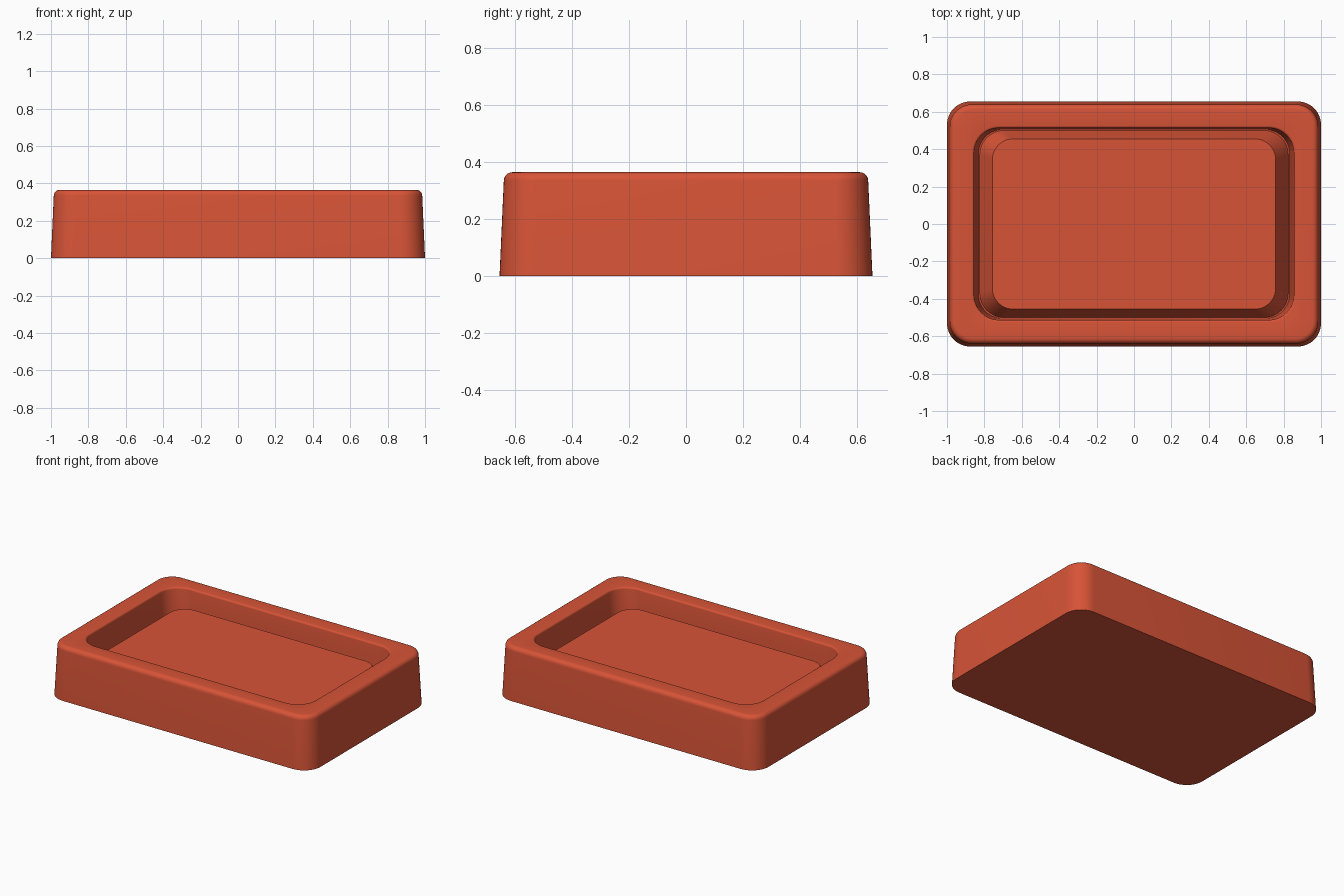
import bpy, bmesh, math

cube = bpy.data.objects.get("Cube")
if cube:
    bpy.data.objects.remove(cube, do_unlink=True)

red = bpy.data.materials.new("brick_red")
red.use_nodes = True
color = (0.68, 0.088, 0.038, 1)
red.diffuse_color = color
red.node_tree.nodes["Principled BSDF"].inputs["Base Color"].default_value = color

CORNER_STEPS = 12


def rounded_ring(bm, hx, hy, radius, z):
    """Loop of vertices around a rounded rectangle."""
    verts = []
    for corner, (sx, sy) in enumerate([(1, 1), (-1, 1), (-1, -1), (1, -1)]):
        for i in range(CORNER_STEPS + 1):
            a = math.pi / 2 * (corner + i / CORNER_STEPS)
            verts.append(bm.verts.new((sx * (hx - radius) + radius * math.cos(a),
                                       sy * (hy - radius) + radius * math.sin(a), z)))
    return verts


def loft(name, sections):
    """Closed solid skinned through stacked rounded rectangles."""
    bm = bmesh.new()
    rings = [rounded_ring(bm, *s) for s in sections]
    for low, high in zip(rings, rings[1:]):
        for i in range(len(low)):
            j = (i + 1) % len(low)
            bm.faces.new((low[i], low[j], high[j], high[i]))
    bm.faces.new(list(reversed(rings[0])))
    bm.faces.new(rings[-1])
    bmesh.ops.recalc_face_normals(bm, faces=bm.faces)
    mesh = bpy.data.meshes.new(name)
    bm.to_mesh(mesh)
    bm.free()
    mesh.materials.append(red)
    obj = bpy.data.objects.new(name, mesh)
    bpy.context.collection.objects.link(obj)
    bpy.ops.object.select_all(action="DESELECT")
    bpy.context.view_layer.objects.active = obj
    obj.select_set(True)
    bpy.ops.object.shade_smooth_by_angle(angle=math.radians(35))
    return obj


# Tapered outer wall
HEIGHT, FILLET, LIP = 0.365, 0.03, 0.012
sections = [(1.0, 0.655, 0.125, 0)]

# Rounded outer top edge
for i in range(7):
    a = math.pi / 2 * i / 6
    inset = FILLET * (1 - math.cos(a))
    sections.append((0.985 - inset, 0.64 - inset, 0.12 - inset,
                     HEIGHT - FILLET + FILLET * math.sin(a)))

# Rounded inner lip
for i in range(5):
    a = math.pi / 2 * i / 4
    inset = LIP * math.sin(a)
    sections.append((0.867 - inset, 0.525 - inset, 0.145 - inset,
                     HEIGHT - LIP * (1 - math.cos(a))))

# Inner wall, groove, then the raised floor panel
sections += [(0.832, 0.505, 0.13, 0.14),
             (0.825, 0.5, 0.13, 0.14),
             (0.757, 0.455, 0.11, 0.26)]
loft("tray", sections)
